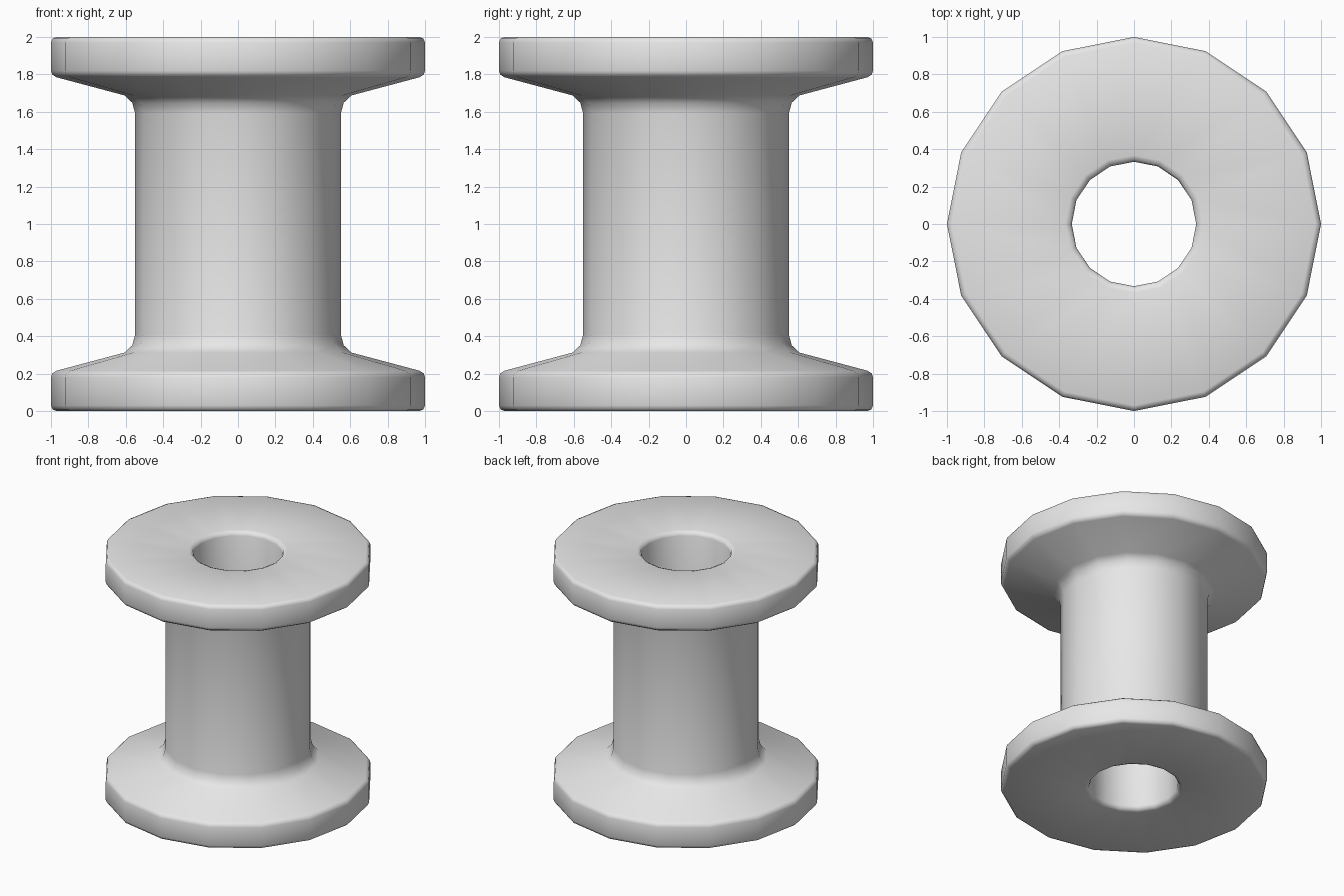
import bpy
import bmesh
from math import cos, sin, tau

SIDES = 16
HEIGHT = 2.0

cube = bpy.data.objects.get("Cube")
if cube:
    bpy.data.objects.remove(cube, do_unlink=True)

# Lower half of the cross-section (radius, height), from bore to core
lower = [(0.333, 0.035), (0.343, 0.01), (0.368, 0.0),
         (0.97, 0.0), (0.991, 0.009), (1.0, 0.03),
         (1.0, 0.18), (0.993, 0.201), (0.972, 0.215),
         (0.605, 0.313), (0.565, 0.352), (0.55, 0.41)]
# Mirror it for the upper half, closing the section along the bore
profile = lower + [(r, HEIGHT - z) for r, z in reversed(lower)]

# Revolve the section around the vertical axis
bm = bmesh.new()
rings = []
for i in range(SIDES):
    a = tau * i / SIDES
    rings.append([bm.verts.new((r * cos(a), r * sin(a), z)) for r, z in profile])
count = len(profile)
for i in range(SIDES):
    a, b = rings[i], rings[(i + 1) % SIDES]
    for j in range(count):
        k = (j + 1) % count
        bm.faces.new((a[j], b[j], b[k], a[k])).smooth = True
bmesh.ops.recalc_face_normals(bm, faces=bm.faces)

mesh = bpy.data.meshes.new("spool")
bm.to_mesh(mesh)
bm.free()
spool = bpy.data.objects.new("spool", mesh)
bpy.context.collection.objects.link(spool)

# Plain grey material
grey = bpy.data.materials.new("light grey")
grey.use_nodes = True
colour = (0.8, 0.8, 0.8, 1.0)
grey.diffuse_color = colour
grey.node_tree.nodes["Principled BSDF"].inputs["Base Color"].default_value = colour
mesh.materials.append(grey)
